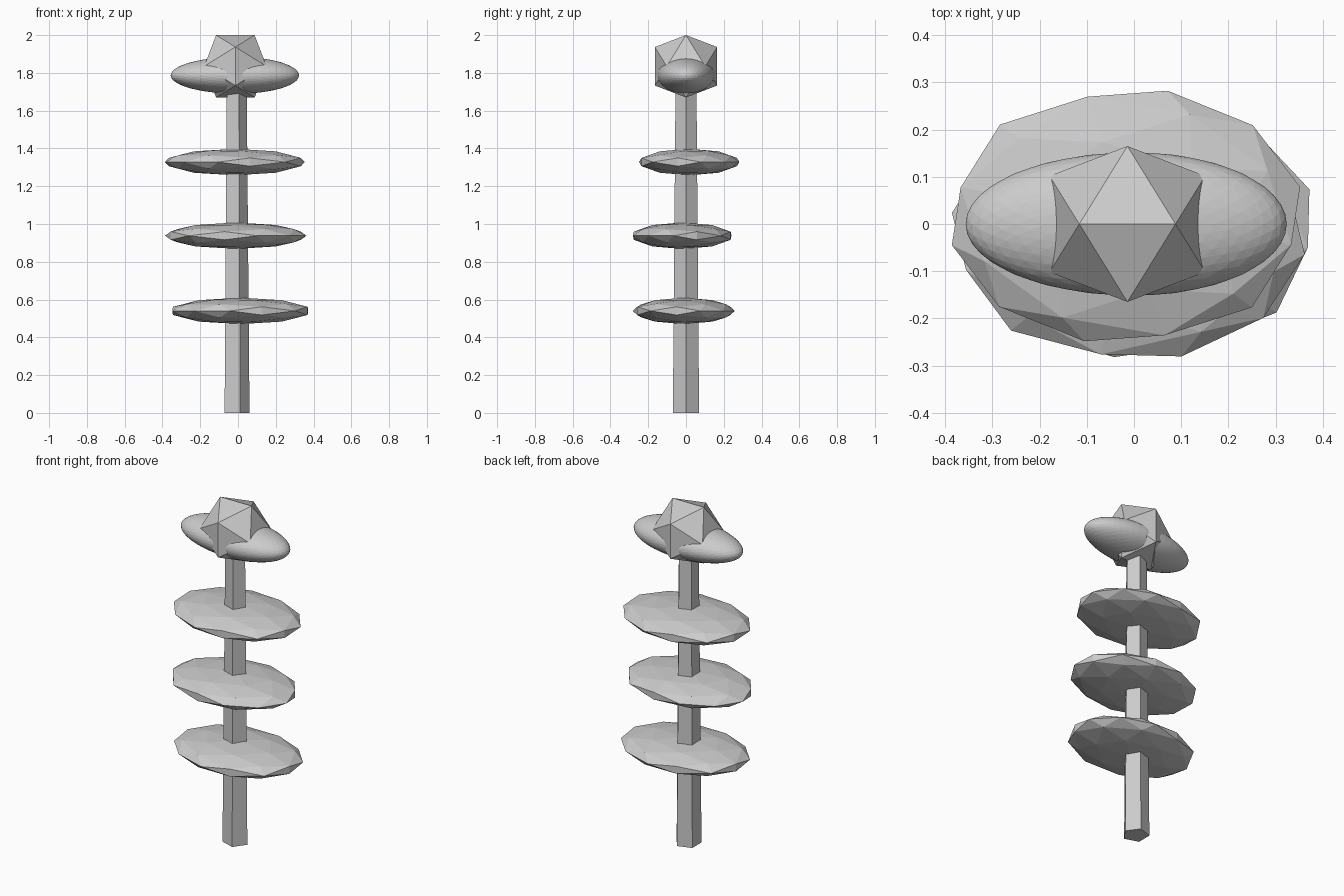
import bpy, bmesh, math
from mathutils import Vector, Matrix

if "Cube" in bpy.data.objects:
    bpy.data.objects.remove(bpy.data.objects["Cube"])

T = (1 + 5 ** 0.5) / 2


def ico(levels):
    """Unit icosphere with an edge (two-fold axis) facing straight up."""
    bm = bmesh.new()
    for a in (-1, 1):
        for b in (-T, T):
            for p in ((a, 0, b), (0, b, a), (b, a, 0)):
                bm.verts.new(Vector(p).normalized())
    bmesh.ops.convex_hull(bm, input=bm.verts[:])
    for _ in range(levels):
        split(bm)
    return bm


def split(bm):
    bmesh.ops.subdivide_edges(bm, edges=bm.edges[:], cuts=1, use_grid_fill=True)
    bmesh.ops.triangulate(bm, faces=bm.faces[:])
    for v in bm.verts:
        v.co.normalize()


def finish(bm, name, loc):
    bmesh.ops.translate(bm, verts=bm.verts[:], vec=loc)
    bmesh.ops.recalc_face_normals(bm, faces=bm.faces[:])
    me = bpy.data.meshes.new(name)
    bm.to_mesh(me)
    bm.free()
    ob = bpy.data.objects.new(name, me)
    bpy.context.collection.objects.link(ob)
    return ob


# five-sided tapering trunk, one corner towards +x
H = 1.76
bm = bmesh.new()
rings = []
for r, z in ((0.073, 0), (0.058, H)):
    rings.append([bm.verts.new((r * math.cos(i * math.tau / 5),
                                r * math.sin(i * math.tau / 5), z)) for i in range(5)])
for i in range(5):
    j = (i + 1) % 5
    bm.faces.new((rings[0][i], rings[0][j], rings[1][j], rings[1][i]))
bm.faces.new(rings[0][::-1])
bm.faces.new(rings[1])
finish(bm, "trunk", (-0.012, 0, 0))

# three flattened foliage discs: x, y, z, turn in degrees
for n, (x, y, z, turn) in enumerate(((0.012, -0.012, 0.54, 50),
                                     (-0.012, -0.02, 0.938, -41),
                                     (-0.017, 0.017, 1.328, 44.8))):
    bm = ico(1)
    bm.transform(Matrix.Diagonal((0.379, 0.273, 0.07, 1))
                 @ Matrix.Rotation(math.radians(turn), 4, 'Z'))
    finish(bm, f"foliage_disc_{n + 1}", (x, y, z))

# spiky crown: coarse vertices stay out as spikes, the finer ones sink in
bm = ico(2)
spikes = set(bm.verts[:])
split(bm)
for v in bm.verts:
    k = 1.0 if v in spikes else 0.83
    c = v.co * k
    x = c.x * (0.39 if c.x > 0 else 0.43)
    if x < -0.37:
        x = -0.385 if v in spikes else -0.365   # blunt left end
    v.co = (x, c.y * 0.183, c.z * 0.117)
finish(bm, "spiky_crown", (0, 0, 1.787))

# plain icosahedron cap
bm = ico(0)
bmesh.ops.scale(bm, vec=(0.194,) * 3, verts=bm.verts[:])
finish(bm, "cap", (-0.014, 0, 1.835))
